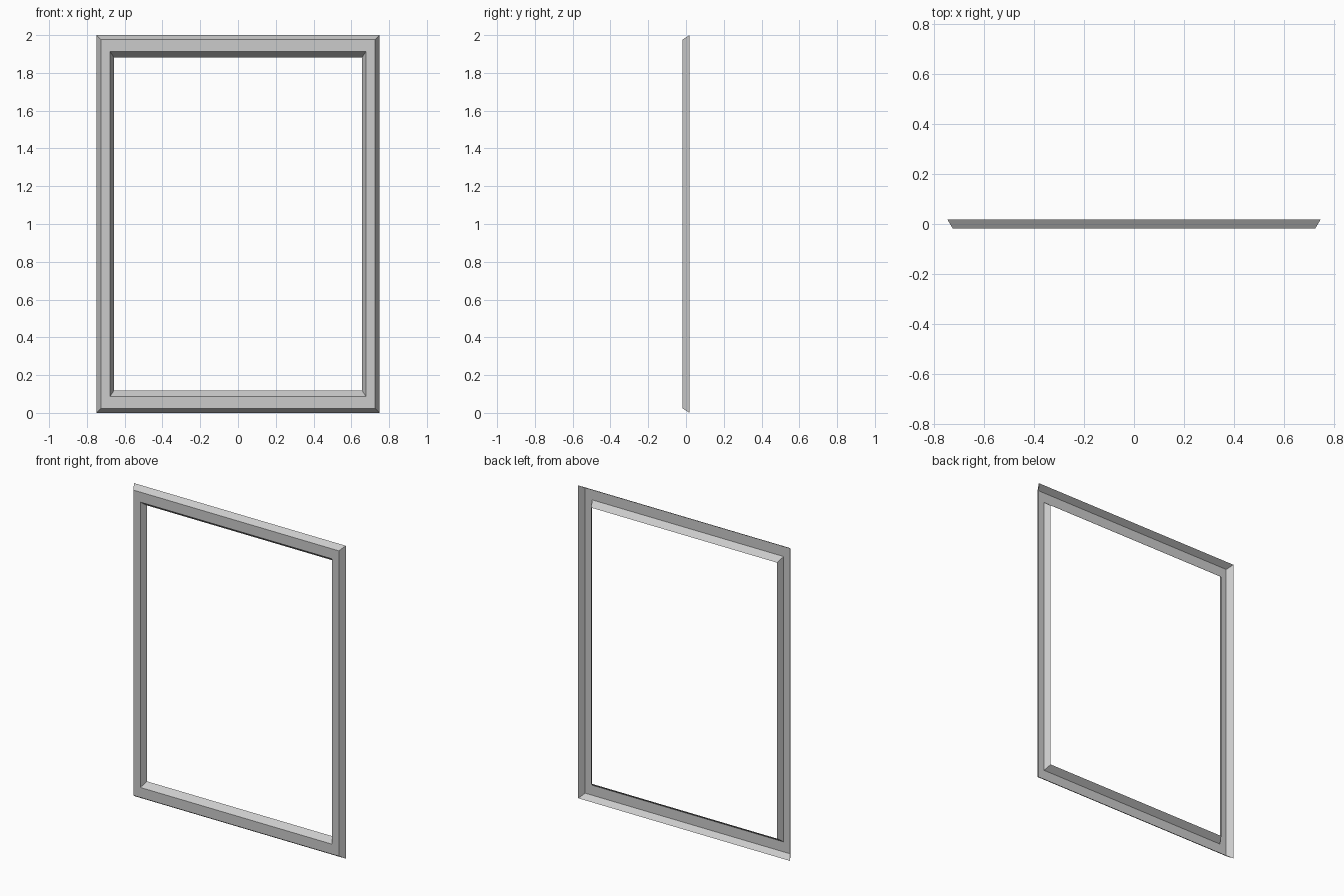
import bpy, bmesh

if "Cube" in bpy.data.objects:
    bpy.data.objects.remove(bpy.data.objects["Cube"])

# Channel profile, open at the back: (half width, inset in z, y)
PROFILE = [
    (0.749, 0.000, 0.019),    # outer back edge
    (0.726, 0.024, -0.019),   # outer front edge
    (0.677, 0.088, -0.019),   # inner front edge
    (0.657, 0.118, 0.019),    # inner back edge
]
HEIGHT = 2.0


def ring(bm, half_width, inset, y):
    corners = [(-half_width, inset), (half_width, inset),
               (half_width, HEIGHT - inset), (-half_width, HEIGHT - inset)]
    return [bm.verts.new((x, y, z)) for x, z in corners]


# Mitred rectangular frame: bridge consecutive rings with flat faces
bm = bmesh.new()
rings = [ring(bm, *p) for p in PROFILE]
for a, b in zip(rings, rings[1:]):
    for i in range(4):
        j = (i + 1) % 4
        bm.faces.new((a[i], a[j], b[j], b[i]))

mesh = bpy.data.meshes.new("frame")
bm.to_mesh(mesh)
bm.free()
bpy.context.collection.objects.link(bpy.data.objects.new("frame", mesh))
